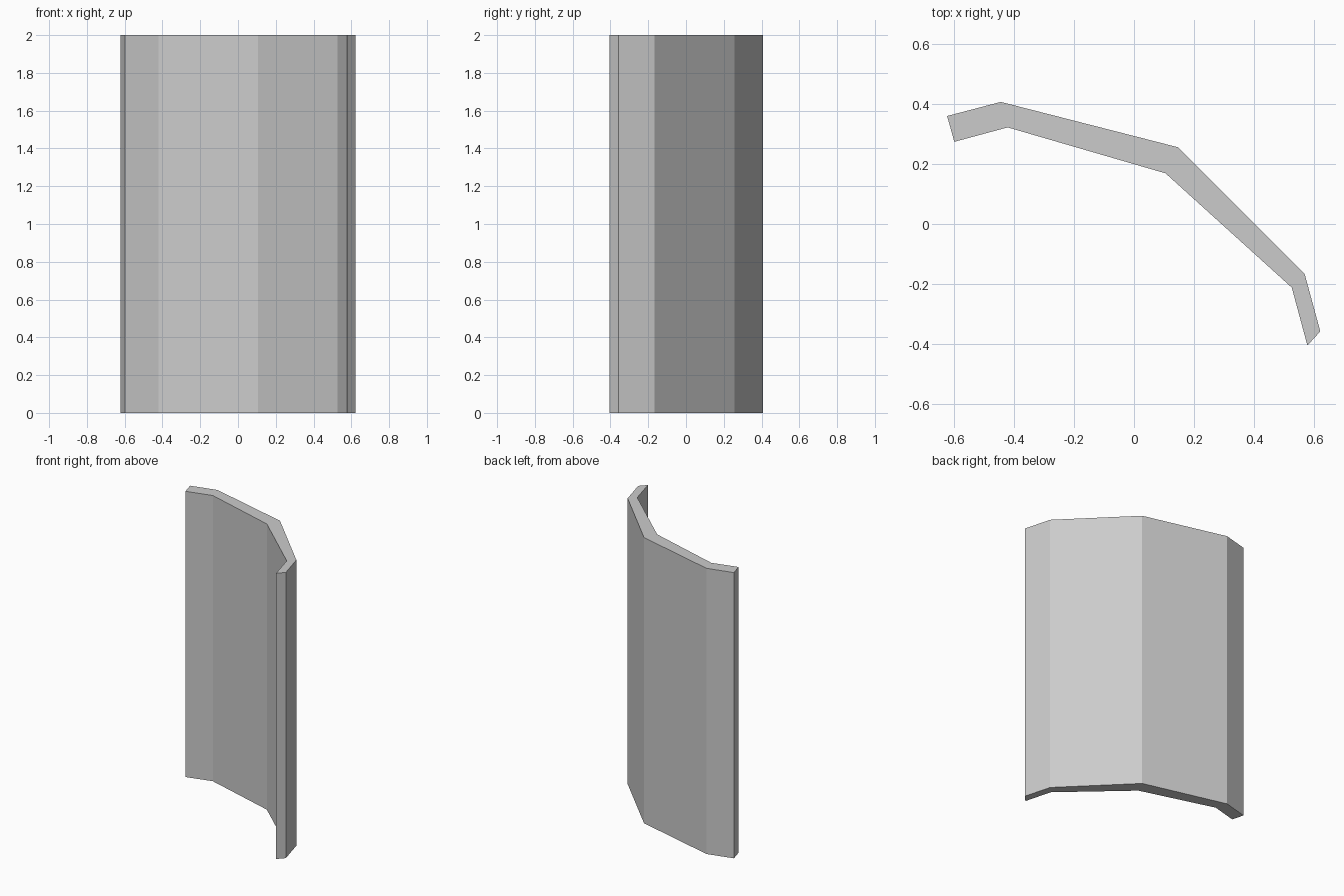
import bpy, bmesh

if "Cube" in bpy.data.objects:
    bpy.data.objects.remove(bpy.data.objects["Cube"])

# Plan outline of the bent panel: outer (back) side, then inner (front) side
outer = [(-0.623, 0.36), (-0.444, 0.407), (0.146, 0.256), (0.569, -0.167), (0.621, -0.358)]
inner = [(0.578, -0.405), (0.526, -0.212), (0.105, 0.169), (-0.421, 0.322), (-0.599, 0.274)]
HEIGHT = 2.0


def extrude_outline(name, outline, height):
    bm = bmesh.new()
    base = bm.faces.new([bm.verts.new((x, y, 0)) for x, y in outline])
    result = bmesh.ops.extrude_face_region(bm, geom=[base], use_keep_orig=True)
    top = [v for v in result["geom"] if isinstance(v, bmesh.types.BMVert)]
    bmesh.ops.translate(bm, verts=top, vec=(0, 0, height))
    bmesh.ops.recalc_face_normals(bm, faces=bm.faces)
    mesh = bpy.data.meshes.new(name)
    bm.to_mesh(mesh)
    bm.free()
    obj = bpy.data.objects.new(name, mesh)
    bpy.context.collection.objects.link(obj)
    return obj


# Upright folded wall panel
extrude_outline("curved_panel", outer + inner, HEIGHT)
